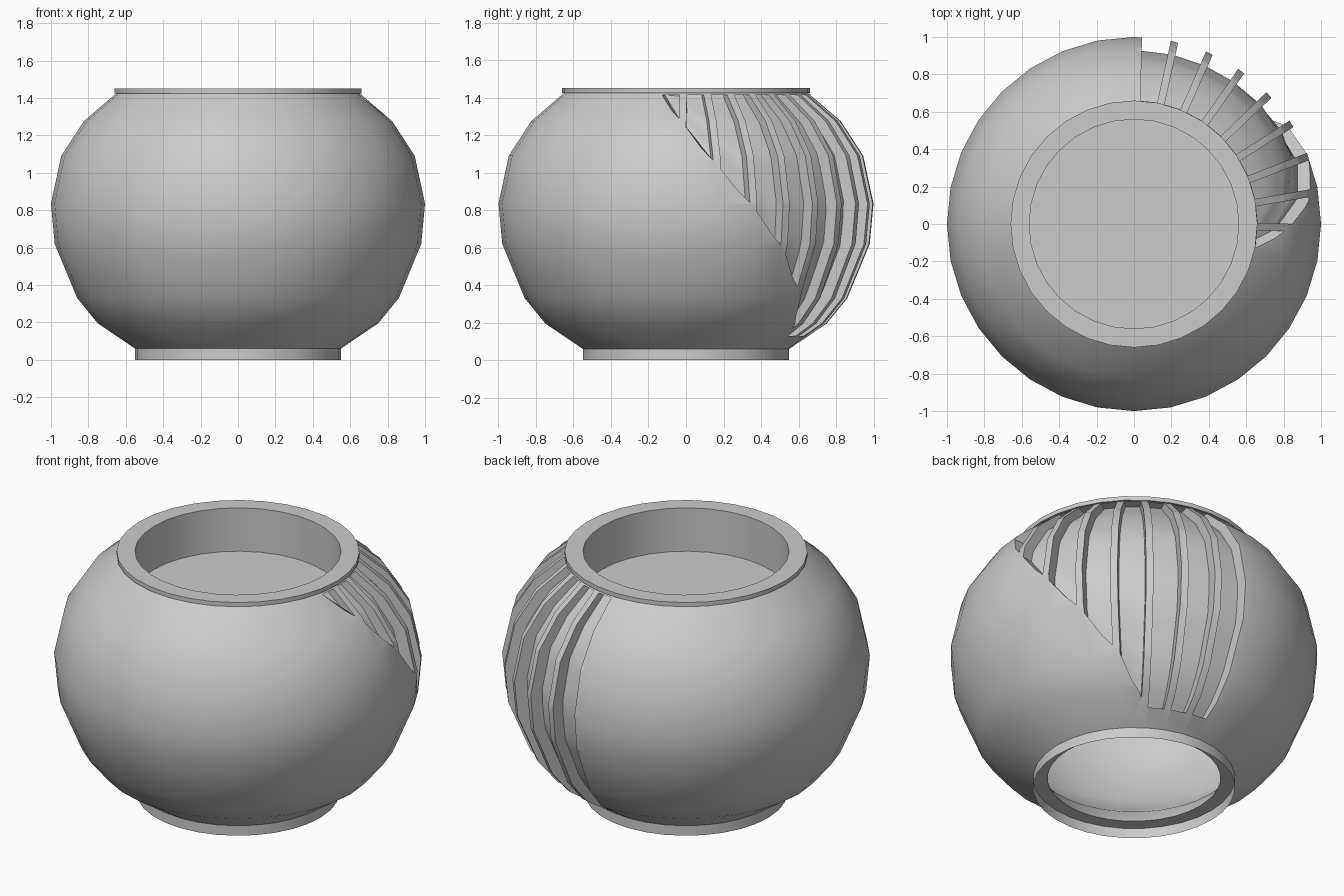
import bpy, bmesh, math

if "Cube" in bpy.data.objects:
    bpy.data.objects.remove(bpy.data.objects["Cube"])

SEG = 32
OUTER = [(0.55, 0.06), (0.75, 0.195), (0.86, 0.33), (0.98, 0.62), (1.0, 0.835),
         (0.945, 1.09), (0.825, 1.275), (0.65, 1.425)]
RIM = [(0.66, 1.425), (0.66, 1.45), (0.56, 1.45)]
# Shallow tray inside the neck, then the hollow underside down to the open foot
TRAY = [(0.56, 1.19), (0, 1.19), (0, 1.17), (0.57, 1.17), (0.575, 1.40)]
INNER = [(0.74, 1.24), (0.86, 1.06), (0.91, 0.835), (0.89, 0.64), (0.775, 0.37),
         (0.67, 0.25), (0.54, 0.16), (0.47, 0.06), (0.55, 0.06)]


def make_object(name, bm):
    bmesh.ops.remove_doubles(bm, verts=bm.verts, dist=1e-5)
    bmesh.ops.recalc_face_normals(bm, faces=bm.faces)
    mesh = bpy.data.meshes.new(name)
    bm.to_mesh(mesh)
    bm.free()
    ob = bpy.data.objects.new(name, mesh)
    bpy.context.collection.objects.link(ob)
    return ob


def revolve(name, profile):
    bm = bmesh.new()
    vs = [bm.verts.new((r, 0, z)) for r, z in profile]
    es = [bm.edges.new(p) for p in zip(vs, vs[1:])]
    bmesh.ops.spin(bm, geom=vs + es, cent=(0, 0, 0), axis=(0, 0, 1),
                   angle=math.tau, steps=SEG, use_duplicate=False)
    return make_object(name, bm)


def smooth(ob):
    bpy.ops.object.select_all(action='DESELECT')
    ob.select_set(True)
    bpy.context.view_layer.objects.active = ob
    bpy.ops.object.shade_smooth_by_angle(angle=math.radians(30))


def radius(z):
    for (r0, z0), (r1, z1) in zip(OUTER, OUTER[1:]):
        if z <= z1:
            return r0 + (r1 - r0) * (z - z0) / (z1 - z0)
    return OUTER[-1][0]


# Hollow bowl with rim and tray, and the open foot ring
bowl = revolve("bowl", OUTER + RIM + TRAY + INNER)
foot = revolve("foot_ring", [(0.55, 0), (0.55, 0.06)])

# Cutters for the gaps between ribs; their lower ends follow a slanting line
TOP, DEPTH, HALF, STEP, ROWS = 1.415, 0.07, 0.02, 11.25, 16
bm = bmesh.new()
for k in range(9):
    sides = []
    for centre, sign in ((88.7 - STEP * k, -1), (88.7 - STEP * (k + 1), 1)):
        a = math.radians(centre)
        low = min(max(1.24 - 0.02 * (centre + sign * 1.2), 0.13), 1.41)
        column = []
        for j in range(ROWS + 1):
            z = low + (TOP - low) * j / ROWS
            pair = []
            for r in (max(radius(z) - DEPTH, 0.6), radius(z) + 0.15):
                pair.append(bm.verts.new((
                    r * math.cos(a) - sign * HALF * math.sin(a),
                    r * math.sin(a) + sign * HALF * math.cos(a), z)))
            column.append(pair)
        sides.append(column)
    rings = [[p[0], p[1], q[1], q[0]] for p, q in zip(*sides)]
    bm.faces.new(rings[0])
    bm.faces.new(rings[-1])
    for lo, hi in zip(rings, rings[1:]):
        for i in range(4):
            n = (i + 1) % 4
            bm.faces.new((lo[i], lo[n], hi[n], hi[i]))
cutter = make_object("rib_gap_cutter", bm)
cutter.hide_render = True

# Carve the ribbed patch
mod = bowl.modifiers.new("rib_gaps", 'BOOLEAN')
mod.operation = 'DIFFERENCE'
mod.solver = 'EXACT'
mod.object = cutter
bpy.context.view_layer.objects.active = bowl
bpy.ops.object.modifier_apply(modifier=mod.name)
bpy.data.objects.remove(cutter)

for ob in (bowl, foot):
    smooth(ob)
